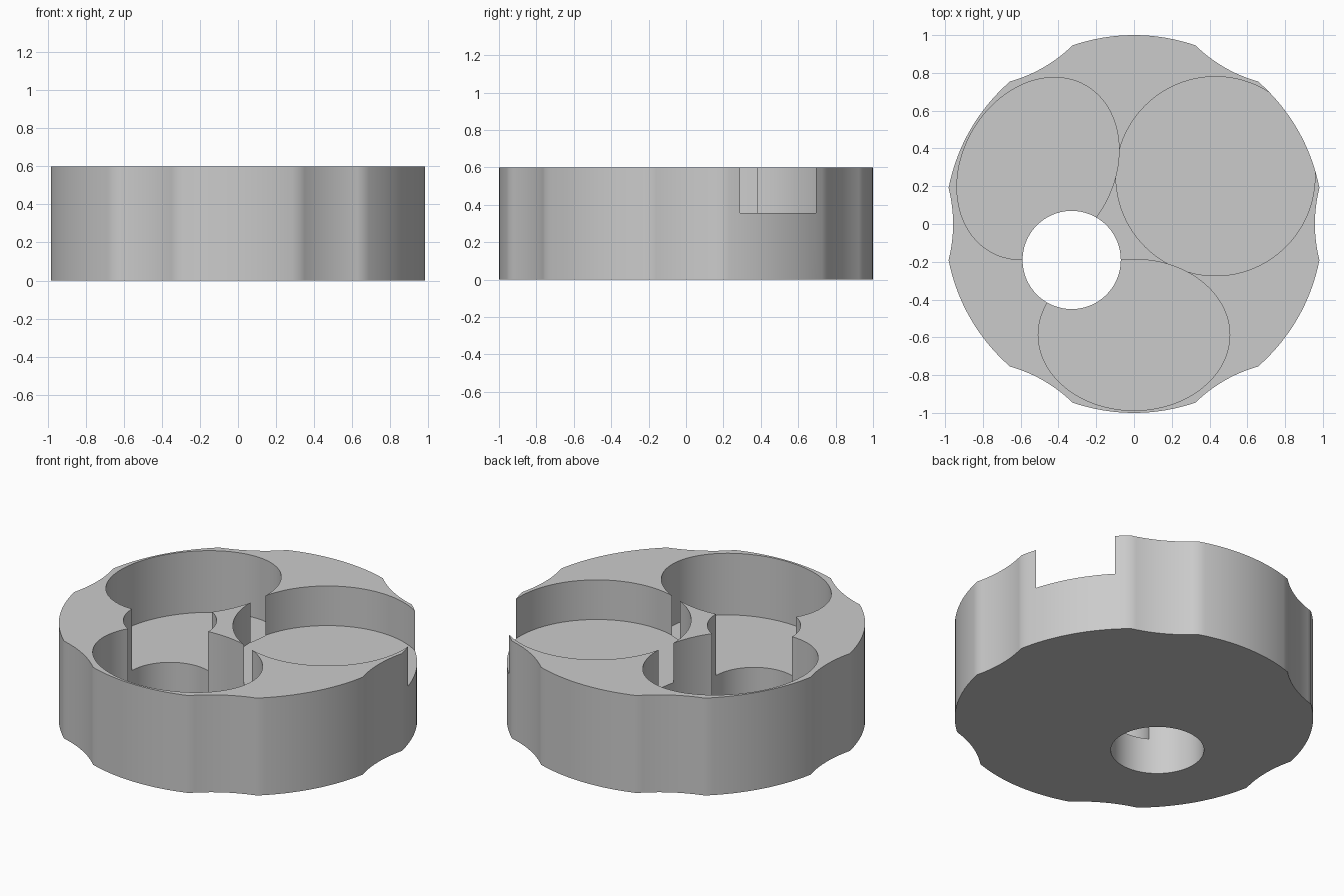
import bpy, bmesh
from math import sin, cos, pi, radians
from mathutils import Vector

old = bpy.data.objects.get("Cube")
if old:
    bpy.data.objects.remove(old, do_unlink=True)

HEIGHT = 0.6

grey = bpy.data.materials.new("plain grey")
grey.use_nodes = True
colour = (0.6, 0.6, 0.6, 1)
grey.diffuse_color = colour
grey.node_tree.nodes["Principled BSDF"].inputs["Base Color"].default_value = colour


def prism(name, outline, z0, z1):
    """Extrude a closed 2D outline between two heights."""
    bm = bmesh.new()
    base = bm.faces.new([bm.verts.new((x, y, z0)) for x, y in outline])
    ext = bmesh.ops.extrude_face_region(bm, geom=[base])
    top = [v for v in ext["geom"] if isinstance(v, bmesh.types.BMVert)]
    bmesh.ops.translate(bm, verts=top, vec=(0, 0, z1 - z0))
    bmesh.ops.recalc_face_normals(bm, faces=bm.faces)
    mesh = bpy.data.meshes.new(name)
    bm.to_mesh(mesh)
    bm.free()
    mesh.materials.append(grey)
    obj = bpy.data.objects.new(name, mesh)
    bpy.context.collection.objects.link(obj)
    return obj


def ellipse(angle, dist, radial, tangent, steps=96):
    """Ellipse whose short axis points away from the middle of the body."""
    out = Vector((cos(angle), sin(angle)))
    side = Vector((-out.y, out.x))
    turns = [2 * pi * i / steps for i in range(steps)]
    return [out * (dist + radial * cos(t)) + side * tangent * sin(t) for t in turns]


def scalloped_outline():
    """Round outline with six shallow concave scallops."""
    half, depth = radians(11), 0.024
    chord, reach = sin(half), cos(half)
    radius = (chord ** 2 + depth ** 2) / (2 * depth)
    points = []
    for k in range(6):
        mid = k * pi / 3
        out = Vector((cos(mid), sin(mid)))
        side = Vector((-out.y, out.x))
        for i in range(13):
            s = chord * (i / 6 - 1)
            r = reach - depth + radius - (radius ** 2 - s ** 2) ** 0.5
            points.append(out * r + side * s)
        # Convex stretch up to the next scallop
        for i in range(1, 16):
            a = mid + half + (pi / 3 - 2 * half) * i / 16
            points.append(Vector((cos(a), sin(a))))
    return points


body = prism("pocketed_body", scalloped_outline(), 0, HEIGHT)

# Two deep oval pockets, one shallow round pocket, one through hole
cutters = [
    prism("back_right_pocket", ellipse(radians(150), 0.587, 0.4, 0.507), 0.22, 1),
    prism("front_pocket", ellipse(radians(270), 0.587, 0.4, 0.507), 0.22, 1),
    prism("round_pocket", ellipse(radians(30.4), 0.5, 0.527, 0.527), 0.356, 1),
    prism("through_hole", ellipse(radians(210), 0.381, 0.26, 0.26), -0.2, 1),
]

bpy.ops.object.select_all(action="DESELECT")
body.select_set(True)
bpy.context.view_layer.objects.active = body
for cutter in cutters:
    cutter.hide_render = True
    cut = body.modifiers.new(cutter.name, "BOOLEAN")
    cut.operation = "DIFFERENCE"
    cut.solver = "EXACT"
    cut.object = cutter
    bpy.ops.object.modifier_apply(modifier=cut.name)
    bpy.data.objects.remove(cutter, do_unlink=True)

bpy.ops.object.shade_smooth_by_angle(angle=radians(30))
